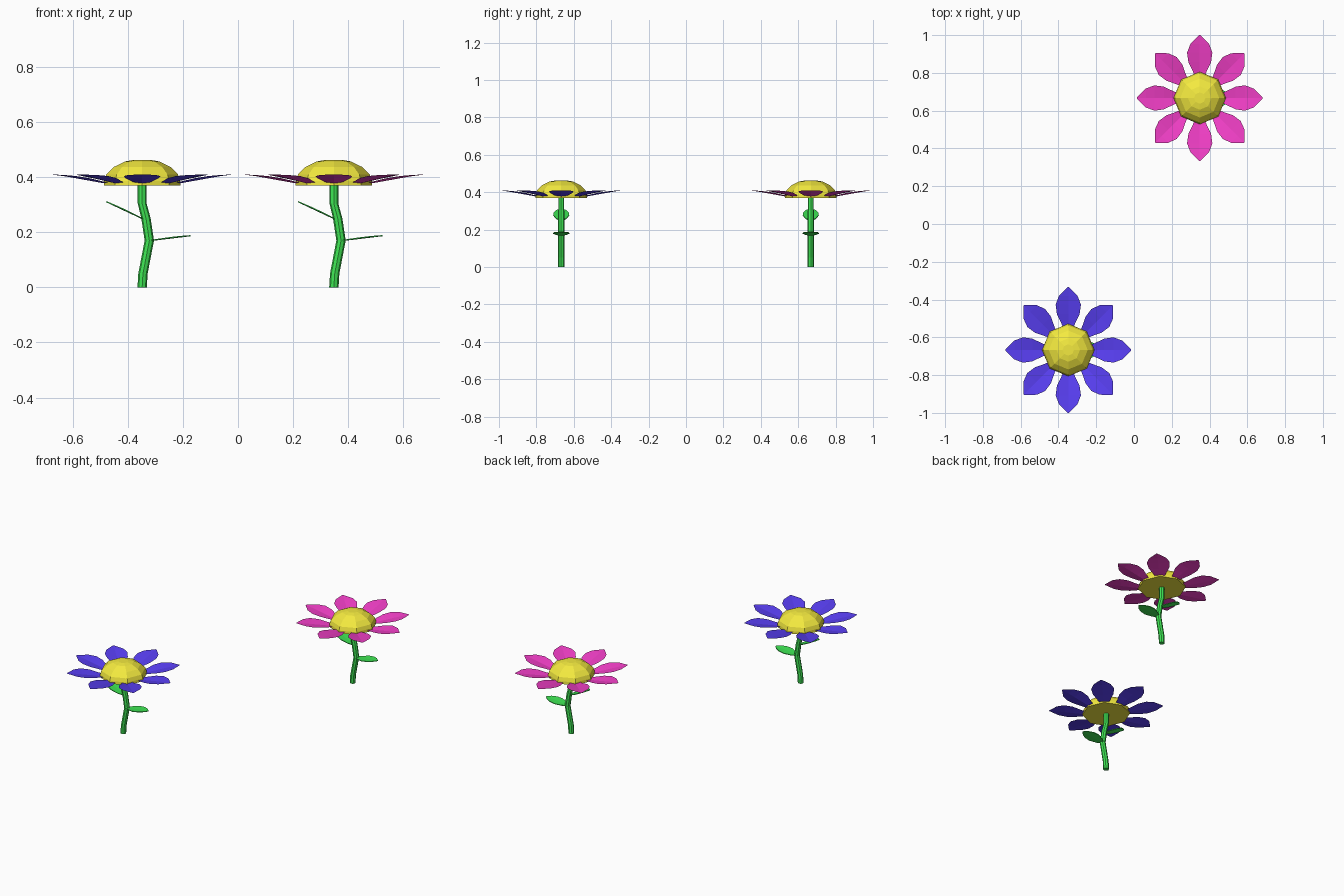
import bpy
from math import cos, sin, pi
from mathutils import Matrix, Vector

if "Cube" in bpy.data.objects:
    bpy.data.objects.remove(bpy.data.objects["Cube"])


def material(name, rgb):
    m = bpy.data.materials.new(name)
    m.diffuse_color = (*rgb, 1)
    m.use_nodes = True
    m.node_tree.nodes["Principled BSDF"].inputs["Base Color"].default_value = m.diffuse_color
    return m


GREEN = material("leaf_green", (0.05, 0.80, 0.09))
YELLOW = material("pollen_yellow", (0.90, 0.82, 0.05))
PINK = material("petal_pink", (0.90, 0.05, 0.58))
BLUE = material("petal_blue", (0.10, 0.05, 0.90))


def add_mesh(name, verts, faces, mat, origin):
    me = bpy.data.meshes.new(name)
    me.from_pydata(verts, [], faces)
    me.materials.append(mat)
    ob = bpy.data.objects.new(name, me)
    ob.location = origin
    bpy.context.collection.objects.link(ob)
    return ob


def loft(name, rings, mat, origin):
    """Stack of 8-sided rings (x offset, z, radius), capped at both ends."""
    n = 8
    verts = [(x + r * cos(2 * pi * i / n), r * sin(2 * pi * i / n), z)
             for x, z, r in rings for i in range(n)]
    faces = [(k * n + i, k * n + (i + 1) % n, (k + 1) * n + (i + 1) % n, (k + 1) * n + i)
             for k in range(len(rings) - 1) for i in range(n)]
    faces.append(tuple(reversed(range(n))))
    faces.append(tuple(range(len(verts) - n, len(verts))))
    return add_mesh(name, verts, faces, mat, origin)


def blade(profile, matrix):
    """Three-wide strip along +x from (x, half width, mid z, edge z) rows."""
    verts, faces = [], []
    for x, w, zm, ze in profile:
        verts += [matrix @ Vector(p) for p in ((x, -w, ze), (x, 0, zm), (x, w, ze))]
    for k in range(len(profile) - 1):
        for j in (0, 1):
            a = 3 * k + j
            faces.append((a, a + 3, a + 4, a + 1))
    return verts, faces


PETAL = [(0.10, 0.020, 0.374, 0.378), (0.14, 0.036, 0.378, 0.384),
         (0.19, 0.060, 0.387, 0.396), (0.24, 0.067, 0.396, 0.404),
         (0.285, 0.050, 0.404, 0.408), (0.333, 0.003, 0.410, 0.410)]
LEAF = [(0.0, 0.006, 0, 0), (0.03, 0.027, 0, 0.001), (0.07, 0.043, 0, 0.002),
        (0.105, 0.040, 0, 0.002), (0.135, 0.025, 0, 0.001), (0.155, 0.004, 0, 0)]
STEM = [(0, 0, 0.017), (0.003, 0.05, 0.017), (0.026, 0.17, 0.017),
        (0.014, 0.25, 0.017), (0, 0.305, 0.016), (0, 0.38, 0.016)]
DOME = [(0, 0.37, 0.139), (0, 0.387, 0.138), (0, 0.41, 0.130),
        (0, 0.437, 0.103), (0, 0.457, 0.062), (0, 0.463, 0.030)]


def flower(label, origin, petal_mat):
    loft(label + "_stem", STEM, GREEN, origin)
    loft(label + "_centre", DOME, YELLOW, origin)

    # ring of eight petals
    verts, faces = [], []
    for i in range(8):
        v, f = blade(PETAL, Matrix.Rotation(i * pi / 4, 4, 'Z'))
        faces += [tuple(a + len(verts) for a in q) for q in f]
        verts += v
    add_mesh(label + "_petals", verts, faces, petal_mat, origin)

    # one leaf each side, tilted upwards; solidified slightly
    for name, x, z, tilt, turn in (("lower_leaf", 0.022, 0.169, 0.12, 0),
                                   ("upper_leaf", 0.010, 0.245, 0.44, pi)):
        m = (Matrix.Translation((x, 0, z)) @ Matrix.Rotation(turn, 4, 'Z')
             @ Matrix.Rotation(-tilt, 4, 'Y'))
        ob = add_mesh(label + "_" + name, *blade(LEAF, m), GREEN, origin)
        mod = ob.modifiers.new("thickness", 'SOLIDIFY')
        mod.thickness = 0.004
        mod.offset = 0


flower("blue_flower", (-0.348, -0.667, 0), BLUE)
flower("pink_flower", (0.348, 0.667, 0), PINK)
